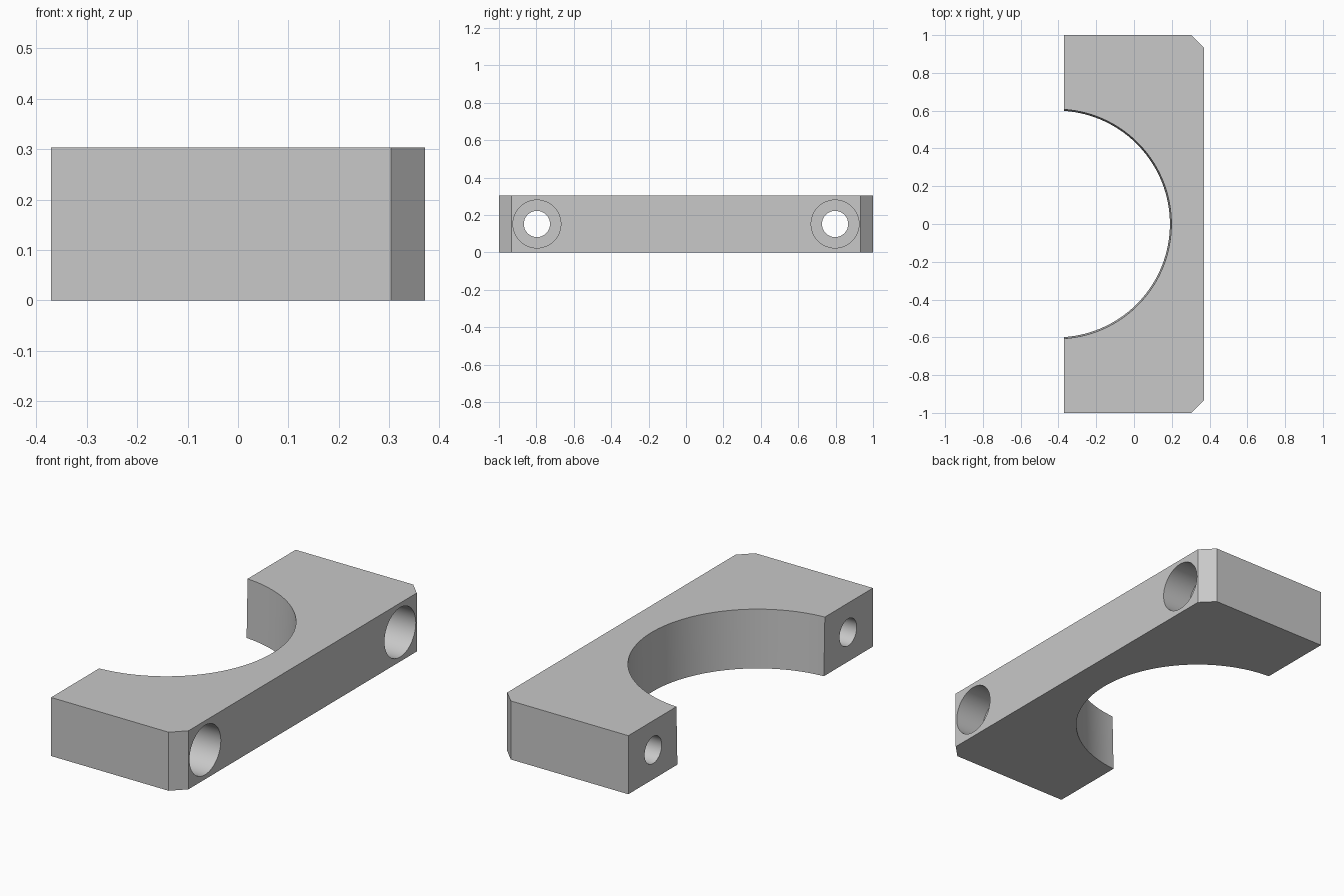
import bpy
import bmesh
from math import acos, cos, sin, tau

HALF_X, HALF_Y, HEIGHT, CHAMFER = 0.37, 1.0, 0.303, 0.067
ARC_X, ARC_BOTTOM, ARC_TOP, ARC_STEPS = -0.41, 0.6, 0.608, 64
HOLE_Y, HOLE_R, BORE_R, BORE_DEPTH = 0.797, 0.07, 0.128, 0.165

cube = bpy.data.objects.get("Cube")
if cube:
    bpy.data.objects.remove(cube, do_unlink=True)

grey = bpy.data.materials.new("plain_grey")
grey.use_nodes = True
colour = (0.58, 0.58, 0.58, 1)
grey.diffuse_color = colour
grey.node_tree.nodes["Principled BSDF"].inputs["Base Color"].default_value = colour


def loft(name, rings):
    """Skin a list of equal closed rings and cap both ends."""
    bm = bmesh.new()
    loops = [[bm.verts.new(p) for p in ring] for ring in rings]
    n = len(loops[0])
    for a, b in zip(loops, loops[1:]):
        for i in range(n):
            j = (i + 1) % n
            bm.faces.new((a[i], a[j], b[j], b[i]))
    bm.faces.new(loops[0][::-1])
    bm.faces.new(loops[-1])
    bmesh.ops.recalc_face_normals(bm, faces=bm.faces)
    mesh = bpy.data.meshes.new(name)
    bm.to_mesh(mesh)
    bm.free()
    obj = bpy.data.objects.new(name, mesh)
    bpy.context.collection.objects.link(obj)
    mesh.materials.append(grey)
    return obj


def clamp_outline(radius, z):
    """Chamfered block outline with a round bite out of its left side."""
    corner_x, corner_y = HALF_X - CHAMFER, HALF_Y - CHAMFER
    ring = [(-HALF_X, -HALF_Y, z), (corner_x, -HALF_Y, z), (HALF_X, -corner_y, z),
            (HALF_X, corner_y, z), (corner_x, HALF_Y, z), (-HALF_X, HALF_Y, z)]
    end = acos((-HALF_X - ARC_X) / radius)
    for i in range(ARC_STEPS + 1):
        a = end * (1 - 2 * i / ARC_STEPS)
        ring.append((ARC_X + radius * cos(a), radius * sin(a), z))
    return ring


def circle(x, y, radius, steps=48):
    return [(x, y + radius * cos(tau * i / steps),
             HEIGHT / 2 + radius * sin(tau * i / steps)) for i in range(steps)]


# Half clamp body with a slightly tapered round seat
body = loft("half_clamp_body", [clamp_outline(ARC_BOTTOM, 0), clamp_outline(ARC_TOP, HEIGHT)])

# Counterbored bolt holes at both ends
floor_x = HALF_X - BORE_DEPTH
cutters = []
for side in (-1, 1):
    y = side * HOLE_Y
    cutter = loft("bolt_hole_cutter", [
        circle(-HALF_X - 0.1, y, HOLE_R), circle(floor_x, y, HOLE_R),
        circle(floor_x, y, BORE_R), circle(HALF_X + 0.1, y, BORE_R)])
    cutter.hide_render = True
    cutters.append(cutter)
    mod = body.modifiers.new("bolt_hole", "BOOLEAN")
    mod.operation = "DIFFERENCE"
    mod.solver = "EXACT"
    mod.object = cutter

bpy.ops.object.select_all(action="DESELECT")
body.select_set(True)
bpy.context.view_layer.objects.active = body
for mod in list(body.modifiers):
    bpy.ops.object.modifier_apply(modifier=mod.name)
for cutter in cutters:
    bpy.data.objects.remove(cutter, do_unlink=True)

bpy.ops.object.shade_smooth_by_angle(angle=0.5)
